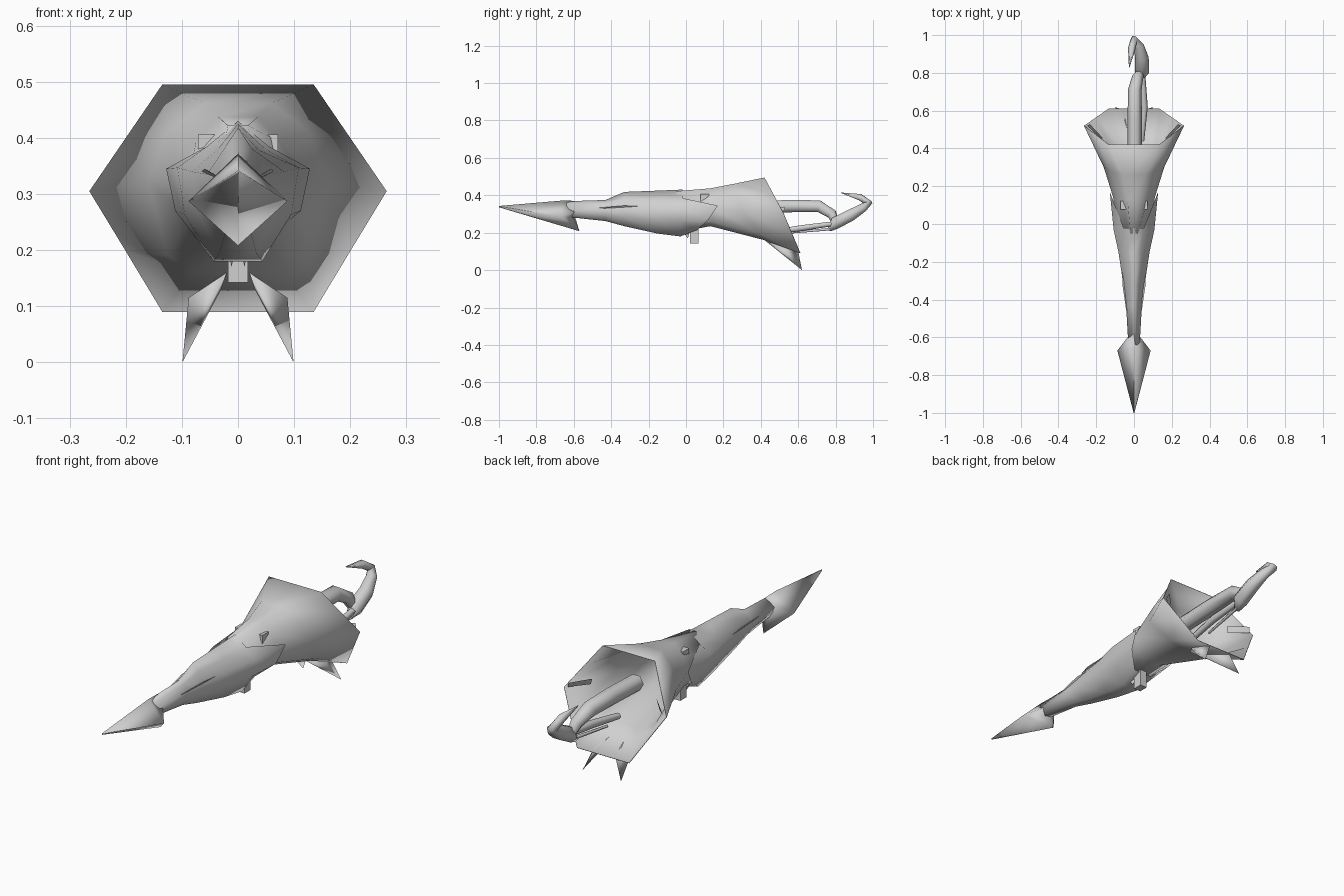
import bpy
import bmesh
from math import cos, sin, tau, pi
from mathutils import Vector

grey = bpy.data.materials.new("hull grey")
grey.diffuse_color = (0.63, 0.63, 0.63, 1)


def finish(bm, name, angle=pi):
    bmesh.ops.remove_doubles(bm, verts=bm.verts, dist=0.0005)
    bmesh.ops.recalc_face_normals(bm, faces=bm.faces)
    me = bpy.data.meshes.new(name)
    bm.to_mesh(me)
    bm.free()
    me.materials.append(grey)
    ob = bpy.data.objects.new(name, me)
    bpy.context.collection.objects.link(ob)
    bpy.ops.object.select_all(action='DESELECT')
    ob.select_set(True)
    bpy.context.view_layer.objects.active = ob
    if angle >= pi:
        bpy.ops.object.shade_smooth()
    else:
        bpy.ops.object.shade_smooth_by_angle(angle=angle)
    return ob


def loft(name, rings, cap_start=True, cap_end=True, angle=pi):
    bm = bmesh.new()
    rows = [[bm.verts.new(p) for p in r] for r in rings]
    n = len(rows[0])
    for a, b in zip(rows, rows[1:]):
        for i in range(n):
            j = (i + 1) % n
            bm.faces.new((a[i], a[j], b[j], b[i]))
    if cap_start:
        bm.faces.new(rows[0])
    if cap_end:
        bm.faces.new(rows[-1])
    return finish(bm, name, angle)


def mirrored(half):
    # closes a half section (x >= 0, top to bottom) into a ring
    return half + [(-x, y, z) for x, y, z in reversed(half) if x > 0]


def tube(name, path, sides=6):
    # tapered tube along (x, y, z, radius) points
    pts = [Vector(p[:3]) for p in path]
    rings = []
    for i, p in enumerate(pts):
        t = (pts[min(i + 1, len(pts) - 1)] - pts[max(i - 1, 0)]).normalized()
        u = Vector((1, 0, 0))
        u = (u - t * u.dot(t)).normalized()
        v = t.cross(u)
        r = path[i][3]
        rings.append([p + (u * cos(tau * k / sides) + v * sin(tau * k / sides)) * r
                      for k in range(sides)])
    return loft(name, rings, angle=1.2)


def hull_shape(name, pts, angle=0.5):
    # convex solid around a few points
    bm = bmesh.new()
    for p in pts:
        bm.verts.new(p)
    bmesh.ops.convex_hull(bm, input=bm.verts)
    return finish(bm, name, angle)


def box(name, c, s):
    return hull_shape(name, [(c[0] + i * s[0] / 2, c[1] + j * s[1] / 2, c[2] + k * s[2] / 2)
                             for i in (-1, 1) for j in (-1, 1) for k in (-1, 1)])


# arrow-shaped head with a hooked jaw
loft("head", [
    [(0, -1, 0.343), (0.002, -1, 0.34), (0, -1, 0.336), (-0.002, -1, 0.34)],
    [(0, -0.66, 0.372), (0.088, -0.67, 0.287), (0, -0.57, 0.208), (-0.088, -0.67, 0.287)],
    [(0, -0.58, 0.37), (0.034, -0.6, 0.31), (0, -0.6, 0.28), (-0.034, -0.6, 0.31)],
])

# long hull with a raised spine, swept back at the sides
rings = []
for y, w, zt, zm, zb, f in [(-0.64, 0.03, 0.368, 0.325, 0.285, 0.6),
                            (-0.43, 0.042, 0.375, 0.33, 0.262, 0.6),
                            (-0.33, 0.055, 0.418, 0.335, 0.235, 0.55),
                            (-0.15, 0.082, 0.425, 0.34, 0.195, 0.45),
                            (-0.03, 0.108, 0.43, 0.347, 0.18, 0.4)]:
    rings.append(mirrored([(0, y, zt), (w * 0.45, y, zm + (zt - zm) * f), (w, y, zm),
                           (w * 0.88, y, zm - (zm - zb) * 0.5), (w * 0.4, y, zb)]))
rings.append(mirrored([(0, -0.02, 0.43), (0.055, -0.02, 0.385), (0.128, 0.17, 0.345),
                       (0.112, 0.12, 0.27), (0.045, 0.06, 0.215)]))
loft("front_hull", rings, cap_end=False)

# neck opening out into the slanted six-sided bell
bell = loft("tail_bell", [mirrored(h) for h in (
    [(0.018, -0.05, 0.422), (0.03, -0.05, 0.36), (0.085, -0.05, 0.345),
     (0.08, -0.05, 0.26), (0.03, -0.05, 0.2)],
    [(0.035, 0.13, 0.437), (0.075, 0.13, 0.392), (0.11, 0.14, 0.335),
     (0.09, 0.14, 0.26), (0.035, 0.13, 0.235)],
    [(0.06, 0.26, 0.462), (0.125, 0.28, 0.41), (0.16, 0.3, 0.32),
     (0.125, 0.4, 0.19), (0.08, 0.42, 0.16)],
    [(0.135, 0.42, 0.495), (0.2, 0.47, 0.4), (0.265, 0.52, 0.305),
     (0.2, 0.565, 0.198), (0.135, 0.61, 0.09)])], cap_end=False)
mod = bell.modifiers.new("thickness", 'SOLIDIFY')
mod.thickness = 0.003
mod.offset = -1

# upper tail arm and the hooked stinger
tube("tail_arm", [(0.004, 0.36, 0.335, 0.038), (0.004, 0.55, 0.342, 0.038),
                  (0.004, 0.71, 0.342, 0.036), (0.02, 0.78, 0.3, 0.03),
                  (0.035, 0.8, 0.25, 0.02)])
tube("stinger", [(0.035, 0.765, 0.215, 0.012), (0.042, 0.8, 0.252, 0.038),
                 (0.042, 0.88, 0.293, 0.036), (0.025, 0.945, 0.333, 0.027),
                 (0.0, 0.978, 0.358, 0.02), (-0.012, 0.93, 0.39, 0.02),
                 (-0.025, 0.83, 0.413, 0.002)])
tube("lower_rod", [(0.04, 0.44, 0.2, 0.014), (0.055, 0.62, 0.225, 0.018),
                   (0.045, 0.8, 0.25, 0.014)])
tube("thin_rod", [(0.02, 0.55, 0.2, 0.006), (0.045, 0.78, 0.22, 0.008)])

# belly block
box("belly_block", (0, 0.045, 0.185), (0.036, 0.045, 0.085))

for s, side in ((-1, "left"), (1, "right")):
    # bottom fins
    hull_shape(side + "_fin", [(s * 0.02, 0.42, 0.16), (s * 0.088, 0.51, 0.115),
                               (s * 0.055, 0.6, 0.1), (s * 0.03, 0.47, 0.13),
                               (s * 0.099, 0.62, 0.0)], pi)
    # small blocks in the shoulder recess
    box(side + "_shoulder_block", (s * 0.056, 0.1, 0.385), (0.03, 0.045, 0.042))
    # thin side blades on the neck
    hull_shape(side + "_blade", [(s * 0.035, -0.5, 0.33), (s * 0.06, -0.33, 0.345),
                                 (s * 0.065, -0.23, 0.34), (s * 0.05, -0.3, 0.325),
                                 (s * 0.04, -0.33, 0.335)])
    # plates inside the bell
    hull_shape(side + "_bell_plate", [(s * 0.165, 0.455, 0.345), (s * 0.235, 0.53, 0.335),
                                      (s * 0.245, 0.52, 0.31), (s * 0.175, 0.45, 0.315),
                                      (s * 0.2, 0.49, 0.335)])
    # belly prongs
    hull_shape(side + "_prong", [(s * 0.006, -0.02, 0.21), (s * 0.022, -0.02, 0.21),
                                 (s * 0.014, 0.02, 0.21), (s * 0.011, 0.01, 0.17)])
